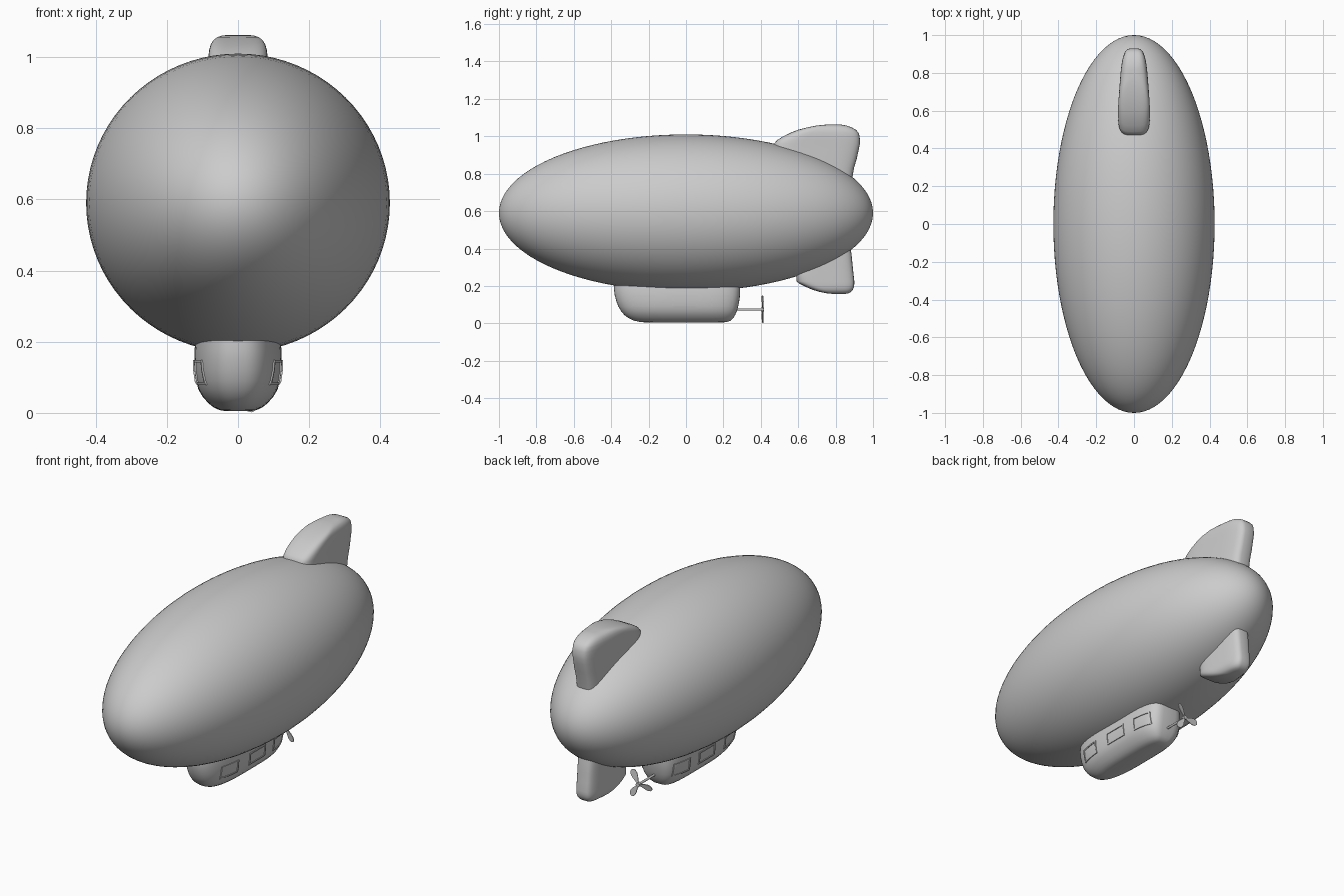
import bpy, bmesh, math
from mathutils import Matrix, Vector

if "Cube" in bpy.data.objects:
    bpy.data.objects.remove(bpy.data.objects["Cube"])

grey = bpy.data.materials.new("hull grey")
grey.diffuse_color = (0.6, 0.6, 0.6, 1)
grey.use_nodes = True
grey.node_tree.nodes["Principled BSDF"].inputs["Base Color"].default_value = grey.diffuse_color


def finish(name, bm, angle=60):
    bmesh.ops.recalc_face_normals(bm, faces=bm.faces[:])
    mesh = bpy.data.meshes.new(name)
    bm.to_mesh(mesh)
    bm.free()
    ob = bpy.data.objects.new(name, mesh)
    bpy.context.collection.objects.link(ob)
    mesh.materials.append(grey)
    bpy.ops.object.select_all(action='DESELECT')
    ob.select_set(True)
    bpy.context.view_layer.objects.active = ob
    bpy.ops.object.shade_smooth_by_angle(angle=math.radians(angle))
    return ob


def power(v, e):
    return math.copysign(abs(v) ** e, v)


def loft(name, layers, n_front, n_back, taper=0.0, sides=48):
    """Stack rounded plan outlines; each layer is (z, half width, front y, back y)."""
    bm = bmesh.new()
    rings = []
    for z, hw, y0, y1 in layers:
        ring = []
        for i in range(sides):
            t = 2 * math.pi * i / sides
            e = 2 / (n_back if math.cos(t) > 0 else n_front)
            u = power(math.cos(t), e)
            x = hw * power(math.sin(t), e) * (1 - taper * u)
            ring.append(bm.verts.new((x, (y0 + y1) / 2 + u * (y1 - y0) / 2, z)))
        rings.append(ring)
    for a, b in zip(rings, rings[1:]):
        for i in range(sides):
            j = (i + 1) % sides
            bm.faces.new((a[i], a[j], b[j], b[i]))
    bm.faces.new(rings[0])
    bm.faces.new(rings[-1])
    return finish(name, bm)


# Envelope
bm = bmesh.new()
bmesh.ops.create_uvsphere(bm, u_segments=80, v_segments=48, radius=1)
bmesh.ops.transform(bm, verts=bm.verts, matrix=Matrix.Translation((0, 0, 0.59))
                    @ Matrix.Diagonal((0.427, 1, 0.42, 1)) @ Matrix.Rotation(math.pi / 2, 4, 'X'))
finish("envelope", bm)

# Tail fins
loft("top_fin", [
    (0.70, 0.078, 0.50, 0.870), (0.78, 0.078, 0.49, 0.890), (0.83, 0.078, 0.48, 0.898),
    (0.88, 0.078, 0.475, 0.913), (0.93, 0.078, 0.47, 0.924), (0.96, 0.078, 0.47, 0.930),
    (0.98, 0.078, 0.488, 0.930), (1.0, 0.077, 0.52, 0.928), (1.02, 0.075, 0.56, 0.922),
    (1.035, 0.071, 0.60, 0.908), (1.048, 0.064, 0.65, 0.885), (1.056, 0.054, 0.69, 0.862),
    (1.061, 0.040, 0.73, 0.84), (1.063, 0.020, 0.76, 0.82)], 4, 4, 0.2)
loft("bottom_fin", [
    (0.45, 0.068, 0.62, 0.870), (0.37, 0.068, 0.60, 0.885), (0.32, 0.068, 0.595, 0.890),
    (0.27, 0.068, 0.59, 0.895), (0.225, 0.068, 0.59, 0.900), (0.21, 0.067, 0.61, 0.900),
    (0.195, 0.065, 0.64, 0.898), (0.18, 0.060, 0.675, 0.892), (0.169, 0.052, 0.71, 0.883),
    (0.161, 0.040, 0.75, 0.870), (0.157, 0.020, 0.79, 0.850)], 4, 4, 0.2)

# Gondola
HULL = [
    (0.005, 0.035, -0.22, 0.20), (0.008, 0.052, -0.25, 0.222), (0.015, 0.068, -0.28, 0.24),
    (0.028, 0.084, -0.308, 0.253), (0.045, 0.099, -0.33, 0.263), (0.065, 0.111, -0.347, 0.272),
    (0.090, 0.118, -0.362, 0.279), (0.12, 0.122, -0.373, 0.285), (0.15, 0.123, -0.381, 0.289),
    (0.18, 0.122, -0.385, 0.290), (0.215, 0.118, -0.385, 0.290)]
loft("gondola", HULL, 2.6, 4, sides=64)


def hull_x(y, z):
    """Half width of the gondola at a side point."""
    for a, b in zip(HULL, HULL[1:]):
        if a[0] <= z <= b[0]:
            f = (z - a[0]) / (b[0] - a[0])
            hw, y0, y1 = (p + f * (q - p) for p, q in zip(a[1:], b[1:]))
            u = (2 * y - y0 - y1) / (y1 - y0)
            n = 4 if u > 0 else 2.6
            return hw * max(0, 1 - abs(u) ** n) ** (1 / n)


# Raised window frames that follow the gondola sides
def window_frame(name, y0, y1, z0, z1, side, band=0.007, lift=0.004, steps=8):
    def loop(bm, inset, off):
        a, b, c, d = y0 + inset, y1 - inset, z0 + inset, z1 - inset
        corners = [(a, c), (b, c), (b, d), (a, d)]
        pts = []
        for (p, q), (r, s) in zip(corners, corners[1:] + corners[:1]):
            pts += [(p + (r - p) * k / steps, q + (s - q) * k / steps) for k in range(steps)]
        return [bm.verts.new((side * (hull_x(y, z) + off), y, z)) for y, z in pts]
    bm = bmesh.new()
    loops = [loop(bm, 0, -0.004), loop(bm, 0, lift), loop(bm, band, lift), loop(bm, band, -0.004)]
    for a, b in zip(loops, loops[1:] + loops[:1]):
        for i in range(len(a)):
            j = (i + 1) % len(a)
            bm.faces.new((a[i], a[j], b[j], b[i]))
    finish(name, bm, 30)


for side, label in ((-1, "left"), (1, "right")):
    window_frame(label + "_front_window", -0.285, -0.165, 0.078, 0.148, side)
    window_frame(label + "_middle_window", -0.075, 0.062, 0.082, 0.148, side)
    window_frame(label + "_rear_window", 0.135, 0.248, 0.078, 0.148, side)

# Propeller shaft and hub
HUB = Vector((0, 0.41, 0.074))
bm = bmesh.new()
for r, y0, y1 in ((0.006, 0.26, 0.41), (0.011, 0.40, 0.418)):
    bmesh.ops.create_cone(bm, cap_ends=True, segments=20, radius1=r, radius2=r, depth=y1 - y0,
                          matrix=Matrix.Translation((0, (y0 + y1) / 2, HUB.z))
                          @ Matrix.Rotation(math.pi / 2, 4, 'X'))
finish("propeller_shaft", bm, 30)

# Three teardrop blades, each slightly pitched
outline = [(0.0, 0.005), (0.02, 0.008), (0.04, 0.015), (0.058, 0.018), (0.073, 0.015), (0.081, 0.008)]
outline += [(0.083, 0.0)] + [(r, -w) for r, w in reversed(outline)]
bm = bmesh.new()
for k in range(3):
    turn = Matrix.Translation(HUB) @ Matrix.Rotation(math.radians(57 + 120 * k), 4, 'Y') \
        @ Matrix.Rotation(math.radians(12), 4, 'X')
    back, front = ([bm.verts.new(turn @ Vector((r, d, w))) for r, w in outline] for d in (-0.002, 0.002))
    bm.faces.new(back)
    bm.faces.new(front)
    for i in range(len(back)):
        j = (i + 1) % len(back)
        bm.faces.new((back[i], back[j], front[j], front[i]))
finish("propeller_blades", bm, 30)
